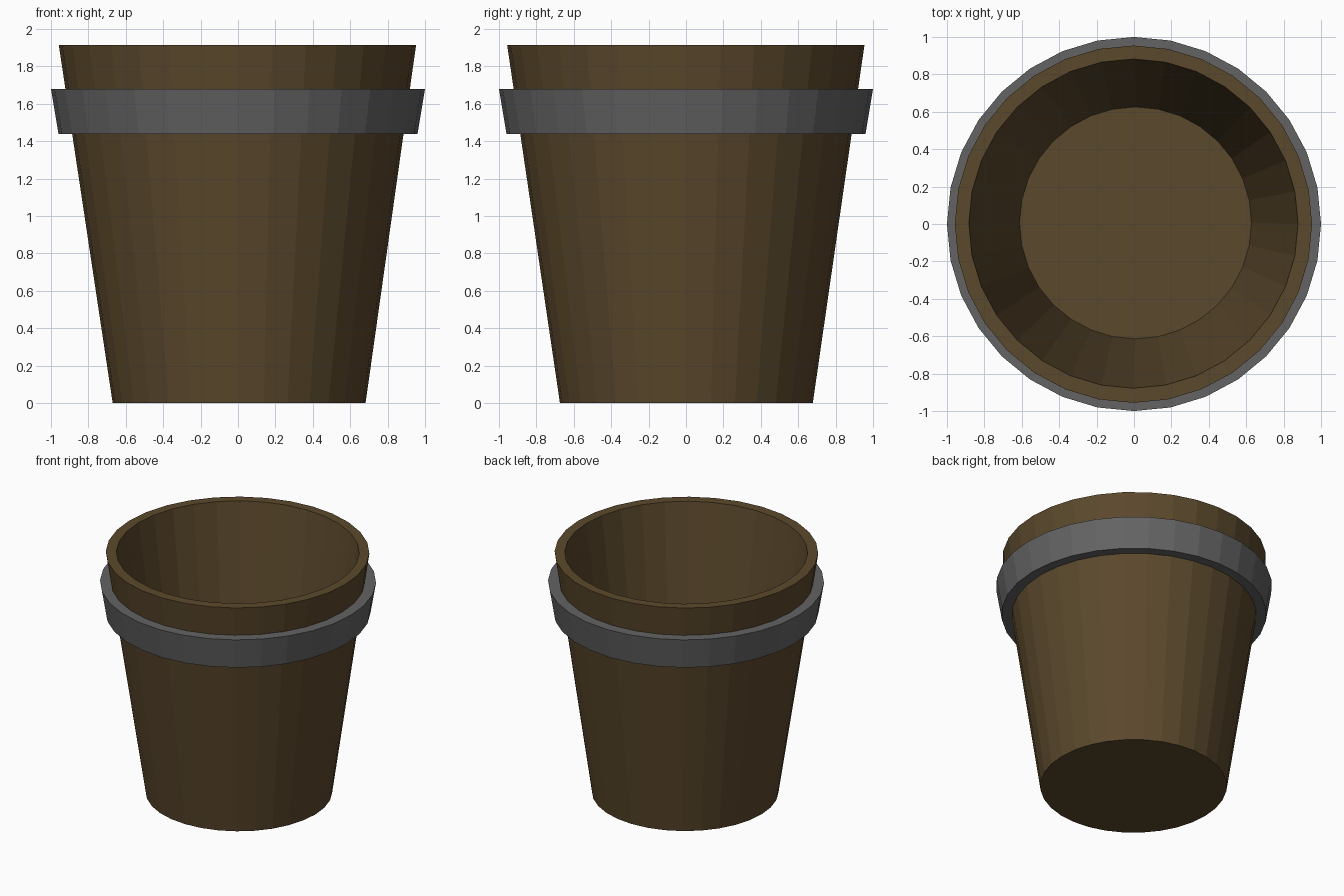
import bpy
import bmesh
from math import cos, sin, tau

SIDES = 32

cube = bpy.data.objects.get("Cube")
if cube:
    bpy.data.objects.remove(cube, do_unlink=True)


def make_material(name, rgb):
    mat = bpy.data.materials.new(name)
    mat.use_nodes = True
    color = (*rgb, 1.0)
    mat.diffuse_color = color
    bsdf = next(n for n in mat.node_tree.nodes if n.type == 'BSDF_PRINCIPLED')
    bsdf.inputs["Base Color"].default_value = color
    return mat


def lathe(name, profile, mat, closed=False):
    """Turn (radius, z, centre x, centre y) rings into a flat-sided solid."""
    bm = bmesh.new()
    rings = [[bm.verts.new((cx + r * cos(tau * i / SIDES),
                            cy + r * sin(tau * i / SIDES), z))
              for i in range(SIDES)] for r, z, cx, cy in profile]
    pairs = list(zip(rings, rings[1:]))
    if closed:
        pairs.append((rings[-1], rings[0]))
    else:
        bm.faces.new(rings[0])
        bm.faces.new(rings[-1])
    for a, b in pairs:
        for i in range(SIDES):
            j = (i + 1) % SIDES
            bm.faces.new((a[i], a[j], b[j], b[i]))
    bmesh.ops.recalc_face_normals(bm, faces=bm.faces)
    mesh = bpy.data.meshes.new(name)
    bm.to_mesh(mesh)
    bm.free()
    mesh.materials.append(mat)
    obj = bpy.data.objects.new(name, mesh)
    bpy.context.collection.objects.link(obj)
    return obj


brown = make_material("dark brown wood", (0.105, 0.066, 0.025))
grey = make_material("grey metal", (0.125, 0.125, 0.125))

# Tapered bucket: outer wall, rim, inner wall and floor
lathe("bucket", [(0.676, 0.0, 0.006, 0.002),
                 (0.955, 1.914, -0.003, -0.001),
                 (0.88, 1.914, -0.003, 0.002),
                 (0.62, 0.1, 0.008, 0.006)], brown)

# Flared band around the upper wall, sunk slightly into it
lathe("band", [(0.96, 1.44, 0, 0), (1.0, 1.68, 0, 0),
               (0.9, 1.68, 0, 0), (0.865, 1.44, 0, 0)], grey, closed=True)
